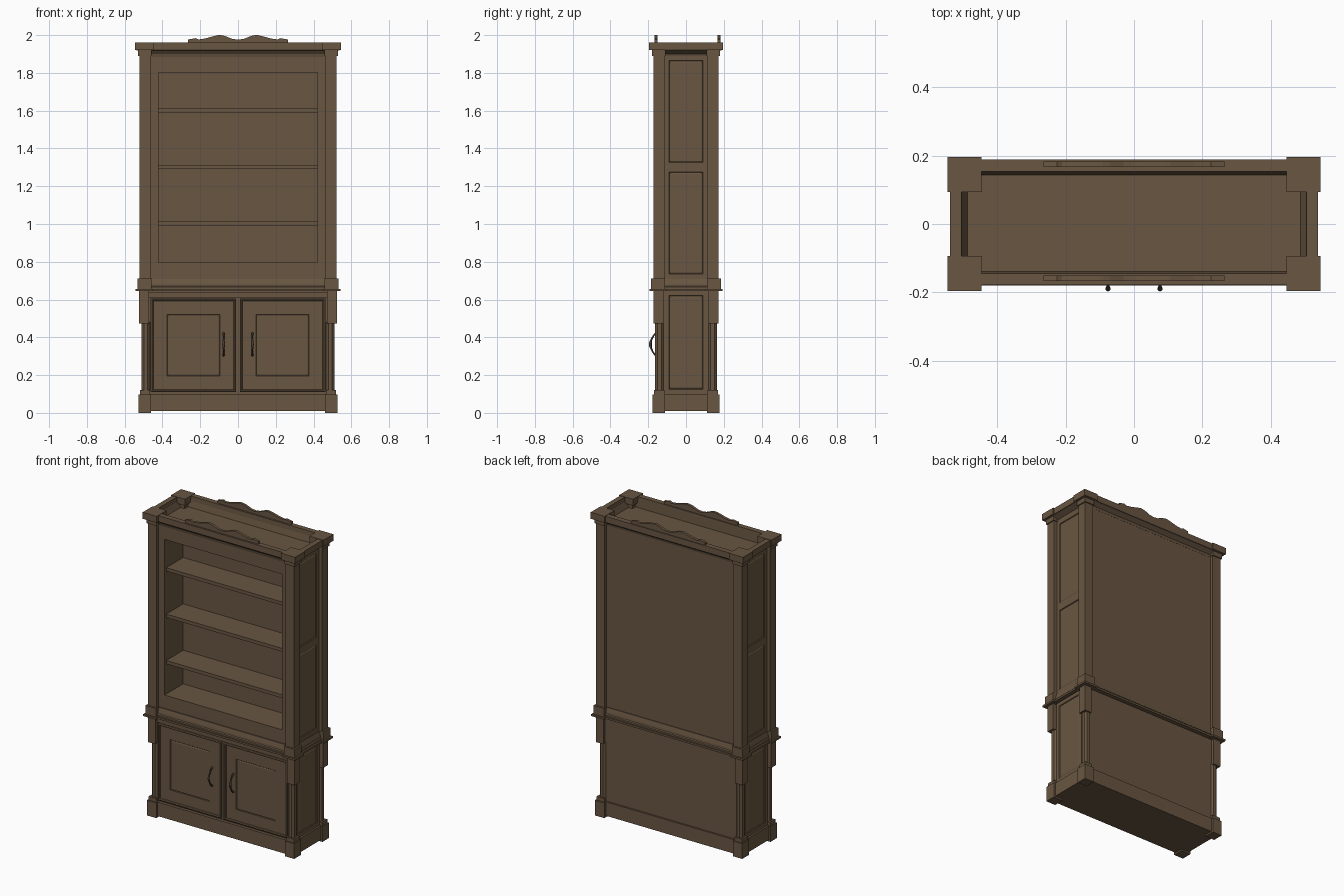
import bpy, bmesh
from mathutils import Matrix, Vector

if "Cube" in bpy.data.objects:
    bpy.data.objects.remove(bpy.data.objects["Cube"])

def material(name, rgb):
    m = bpy.data.materials.new(name)
    m.diffuse_color = (*rgb, 1)
    m.use_nodes = True
    m.node_tree.nodes["Principled BSDF"].inputs["Base Color"].default_value = m.diffuse_color
    return m

WOOD = material("wood", (0.14, 0.093, 0.054))
METAL = material("dark_metal", (0.06, 0.05, 0.035))
SIDES = ((-1, "left"), (1, "right"))
ENDS = ((-1, "front"), (1, "back"))

def finish(name, bm):
    bmesh.ops.recalc_face_normals(bm, faces=bm.faces)
    me = bpy.data.meshes.new(name)
    bm.to_mesh(me)
    bm.free()
    me.materials.append(WOOD)
    ob = bpy.data.objects.new(name, me)
    bpy.context.collection.objects.link(ob)
    return ob

def box(name, xs, ys, zs, bevel=0):
    lo = Vector([min(a) for a in (xs, ys, zs)])
    hi = Vector([max(a) for a in (xs, ys, zs)])
    bm = bmesh.new()
    bmesh.ops.create_cube(bm, size=1)
    for v in bm.verts:
        v.co = (lo + hi) / 2 + v.co * (hi - lo)
    if bevel:
        upright = [e for e in bm.edges if abs(e.verts[0].co.z - e.verts[1].co.z) > 1e-4]
        bmesh.ops.bevel(bm, geom=upright, offset=bevel, segments=1, affect='EDGES')
    return finish(name, bm)

def corners(name, xi, xo, yi, yo, z0, z1, bevel=0):
    # the same block at all four corners
    for sy, end in ENDS:
        for sx, side in SIDES:
            box(f"{end}_{side}_{name}", (sx * xi, sx * xo), (sy * yi, sy * yo), (z0, z1), bevel)

def prism(name, profile, start, end, to_world):
    # extrude a profile (u, z) from start to end; to_world maps (u, t, z) to xyz
    bm = bmesh.new()
    a = [bm.verts.new(to_world(u, start, z)) for u, z in profile]
    b = [bm.verts.new(to_world(u, end, z)) for u, z in profile]
    bm.faces.new(a)
    bm.faces.new(b)
    for i in range(len(a)):
        j = (i + 1) % len(a)
        bm.faces.new((a[i], a[j], b[j], b[i]))
    return finish(name, bm)

def moulding(name, front, back, side, length_x, length_y):
    # one rail on each of the four sides
    for sy, end, prof in ((-1, "front", front), (1, "back", back)):
        prism(f"{end}_{name}", prof, -length_x, length_x, lambda u, t, z, s=sy: (t, s * u, z))
    for sx, s_name in SIDES:
        prism(f"{s_name}_{name}", side, -length_y, length_y, lambda u, t, z, s=sx: (s * u, t, z))

def panel(name, w, h, rings, matrix):
    # nested rectangles (inset, height) facing local +z
    bm = bmesh.new()
    loops = []
    for inset, d in rings:
        x, y = w / 2 - inset, h / 2 - inset
        loops.append([bm.verts.new(matrix @ Vector((a * x, b * y, d)))
                      for a, b in ((-1, -1), (1, -1), (1, 1), (-1, 1))])
    for p, q in zip(loops, loops[1:]):
        for i in range(4):
            j = (i + 1) % 4
            bm.faces.new((p[i], p[j], q[j], q[i]))
    bm.faces.new(loops[0])
    bm.faces.new(loops[-1])
    return finish(name, bm)

# plinth
box("plinth", (-0.515, 0.515), (-0.167, 0.163), (0.01, 0.1))
corners("foot", 0.46, 0.527, 0.11, 0.178, 0, 0.098)
corners("foot_cap", 0.465, 0.52, 0.115, 0.17, 0.098, 0.122)

# lower cabinet
box("lower_body", (-0.498, 0.498), (-0.148, 0.152), (0.1, 0.646))
corners("lower_post", 0.466, 0.51, 0.118, 0.163, 0.12, 0.48, 0.012)
corners("bracket", 0.472, 0.523, 0.12, 0.171, 0.472, 0.646)
box("door_top_rail", (-0.47, 0.47), (-0.156, -0.14), (0.61, 0.64))

# doors with raised edge and field panel
face_front = Matrix(((1, 0, 0, 0), (0, 0, -1, 0), (0, 1, 0, 0), (0, 0, 0, 1)))
door_rings = [(0, 0), (0, 0.014), (0.006, 0.017), (0.012, 0.014), (0.014, 0.008),
              (0.085, 0.008), (0.088, 0.005), (0.094, 0.008)]
for sx, side in SIDES:
    m = Matrix.Translation((sx * 0.236, -0.146, 0.358)) @ face_front
    panel(f"{side}_door", 0.452, 0.496, door_rings, m)

# door handles
for sx, side in SIDES:
    cu = bpy.data.curves.new(f"{side}_handle", 'CURVE')
    cu.dimensions = '3D'
    cu.bevel_depth = 0.004
    cu.bevel_resolution = 2
    cu.use_fill_caps = True
    pts = [(-0.153, 0.305, 1.6), (-0.163, 0.307, 1.3), (-0.175, 0.322, 1), (-0.185, 0.343, 1.2),
           (-0.188, 0.354, 1.7), (-0.189, 0.363, 2.0), (-0.188, 0.372, 1.7), (-0.185, 0.383, 1.2),
           (-0.175, 0.404, 1), (-0.163, 0.419, 1.3), (-0.153, 0.421, 1.6)]
    sp = cu.splines.new('POLY')
    sp.points.add(len(pts) - 1)
    for p, (y, z, r) in zip(sp.points, pts):
        p.co = (sx * 0.076, y, z, 1)
        p.radius = r
    cu.materials.append(METAL)
    bpy.context.collection.objects.link(bpy.data.objects.new(f"{side}_handle", cu))

# waist
box("waist_slab", (-0.53, 0.53), (-0.18, 0.18), (0.645, 0.657))
corners("waist_slab_corner", 0.45, 0.543, 0.1, 0.194, 0.644, 0.656)
corners("waist_block", 0.457, 0.533, 0.11, 0.185, 0.656, 0.712)
def waist_profile(o):
    return [(o - 0.04, 0.655), (o, 0.655), (o, 0.667), (o - 0.006, 0.672),
            (o - 0.008, 0.685), (o - 0.015, 0.71), (o - 0.04, 0.71)]
moulding("waist_moulding", waist_profile(0.172), waist_profile(0.172), waist_profile(0.52), 0.46, 0.112)
box("waist_core", (-0.49, 0.49), (-0.145, 0.145), (0.655, 0.712))

# bookcase carcass, open at the front
box("bookcase_back", (-0.495, 0.495), (0.04, 0.152), (0.71, 1.892))
for sx, side in SIDES:
    box(f"bookcase_{side}_side", (sx * 0.42, sx * 0.495), (-0.15, 0.04), (0.71, 1.892))
box("bookcase_floor", (-0.42, 0.42), (-0.15, 0.04), (0.71, 0.796))
box("bookcase_head", (-0.42, 0.42), (-0.15, 0.04), (1.802, 1.892))
for i, z in enumerate((1.002, 1.302, 1.602)):
    box(f"shelf_{i + 1}", (-0.42, 0.42), (-0.133, 0.04), (z - 0.011, z + 0.011))
corners("upper_post", 0.462, 0.522, 0.113, 0.173, 0.71, 1.895)

# side panels
side_rings = [(0, 0), (0, 0.006), (0.025, 0.006), (0.028, 0.001), (0.034, 0.004)]
for sx, side in SIDES:
    turn = Matrix(((0, 0, sx, 0), (1, 0, 0, 0), (0, 1, 0, 0), (0, 0, 0, 1)))
    for nm, x, z, h in (("lower", 0.497, 0.373, 0.546), ("middle", 0.494, 1.005, 0.59),
                        ("upper", 0.494, 1.595, 0.59)):
        panel(f"{side}_{nm}_side_panel", 0.23, h, side_rings,
              Matrix.Translation((sx * x, 0, z)) @ turn)

# crown
corners("post_neck", 0.458, 0.529, 0.108, 0.18, 1.89, 1.922)
corners("crown_block", 0.445, 0.545, 0.094, 0.196, 1.92, 1.962)
def crown_profile(o, body):
    return [(body - 0.012, 1.885), (body, 1.885), (body + 0.004, 1.9), (o - 0.008, 1.918),
            (o, 1.92), (o, 1.96), (o - 0.034, 1.96), (o - 0.036, 1.93)]
moulding("crown_rail", crown_profile(0.178, 0.151), crown_profile(0.188, 0.153),
         crown_profile(0.538, 0.496), 0.46, 0.11)

# scrolled crests, front and back
half = [(0.03, 1.98), (0.07, 1.996), (0.09, 2.0), (0.105, 2.0), (0.13, 1.994), (0.175, 1.982),
        (0.21, 1.977), (0.225, 1.984), (0.245, 1.98), (0.264, 1.977), (0.264, 1.958)]
outline = [(-x, z) for x, z in reversed(half)] + [(0, 1.976)] + half
for end, y0, y1 in (("front", -0.167, -0.15), ("back", 0.166, 0.183)):
    prism(f"{end}_crest", outline, y0, y1, lambda u, t, z: (u, t, z))
